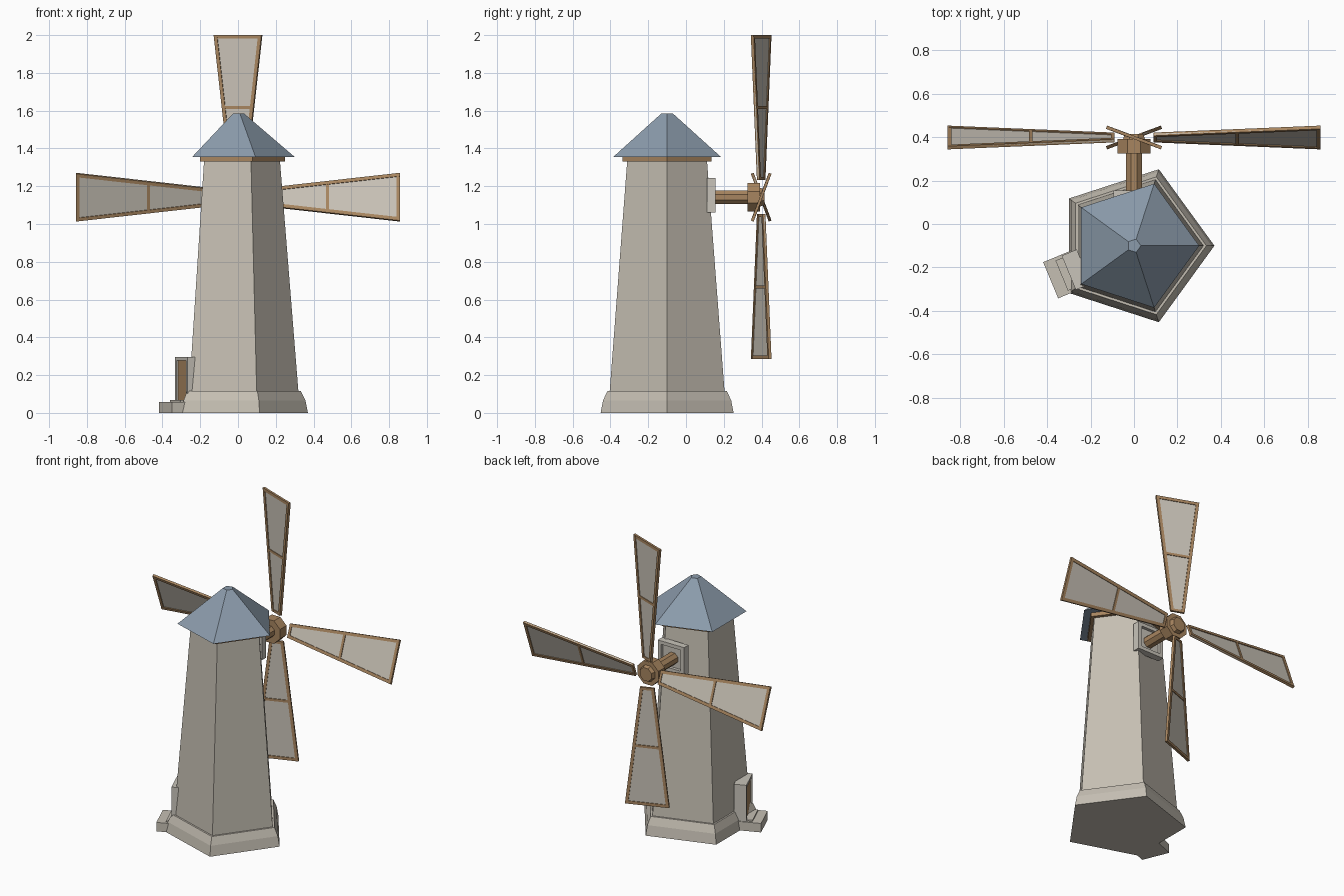
import bpy, bmesh, math
from mathutils import Matrix, Vector

if "Cube" in bpy.data.objects:
    bpy.data.objects.remove(bpy.data.objects["Cube"])


def mat(name, rgb):
    m = bpy.data.materials.new(name)
    m.diffuse_color = (*rgb, 1)
    m.use_nodes = True
    m.node_tree.nodes["Principled BSDF"].inputs["Base Color"].default_value = m.diffuse_color
    return m


STONE = mat("stone", (0.56, 0.52, 0.45))
PALE = mat("pale_trim", (0.58, 0.55, 0.49))
SAIL = mat("sail_cloth", (0.58, 0.54, 0.47))
SLATE = mat("slate_roof", (0.26, 0.33, 0.41))
WOOD = mat("wood", (0.39, 0.235, 0.115))


def finish(name, bm, material, mtx):
    bmesh.ops.recalc_face_normals(bm, faces=bm.faces)
    me = bpy.data.meshes.new(name)
    bm.to_mesh(me)
    bm.free()
    me.materials.append(material)
    ob = bpy.data.objects.new(name, me)
    ob.matrix_world = mtx
    bpy.context.collection.objects.link(ob)
    return ob


def lathe(name, profile, sides, material, mtx, turn=0.0):
    """Faceted solid from (height, radius) pairs."""
    bm = bmesh.new()
    rings = [[bm.verts.new((r * math.cos(turn + math.tau * i / sides),
                            r * math.sin(turn + math.tau * i / sides), h))
              for i in range(sides)] for h, r in profile]
    for a, b in zip(rings, rings[1:]):
        for i in range(sides):
            j = (i + 1) % sides
            bm.faces.new((a[i], a[j], b[j], b[i]))
    bm.faces.new(rings[0])
    bm.faces.new(rings[-1])
    return finish(name, bm, material, mtx)


def slabs(name, quads, material, mtx):
    """Each quad is (four xy points, z low, z high)."""
    bm = bmesh.new()
    for pts, z0, z1 in quads:
        lo = [bm.verts.new((x, y, z0)) for x, y in pts]
        hi = [bm.verts.new((x, y, z1)) for x, y in pts]
        bm.faces.new(lo)
        bm.faces.new(hi)
        for i in range(4):
            j = (i + 1) % 4
            bm.faces.new((lo[i], lo[j], hi[j], hi[i]))
    return finish(name, bm, material, mtx)


def rect(x0, x1, y0, y1):
    return [(x0, y0), (x1, y0), (x1, y1), (x0, y1)]


# Five-sided tower, trim and roof
centre = Matrix.Translation((0, -0.1, 0))
lathe("tower_base", [(0, .37), (.065, .357), (.115, .333)], 5, STONE, centre)
lathe("tower_body", [(.11, .32), (1.335, .222)], 5, STONE, centre)
lathe("eave_trim", [(1.33, .248), (1.357, .248)], 5, WOOD, centre)
lathe("roof", [(1.355, .30), (1.585, .032)], 5, SLATE, centre)

# Door with frame and step, turned towards the left
door = centre @ Matrix.Rotation(math.radians(202.5), 4, 'Z')
slabs("door_frame", [(rect(.25, .325, -.085, -.068), .05, .295),
                     (rect(.25, .325, .068, .085), .05, .295),
                     (rect(.25, .325, -.068, .068), .278, .295)], PALE, door)
slabs("door_panel", [(rect(.25, .315, -.068, .068), .05, .278)], WOOD, door)
slabs("door_step", [(rect(.24, .415, -.09, .09), 0, .058),
                    (rect(.24, .36, -.075, .075), .058, .067)], STONE, door)

# Square opening behind the sails
back = Matrix.Rotation(math.radians(90), 4, 'Z')
slabs("window_frame", [(rect(.11, .155, -.095, -.07), 1.06, 1.243),
                       (rect(.11, .155, .07, .095), 1.06, 1.243),
                       (rect(.11, .155, -.07, .07), 1.06, 1.083),
                       (rect(.11, .155, -.07, .07), 1.22, 1.243)], PALE, back)
slabs("window_panel", [(rect(.09, .135, -.07, .07), 1.083, 1.22)], PALE, back)

# Shaft and hub along +y
HUB = Vector((0, 0, 1.142))
axle = Matrix.Translation(HUB) @ Matrix.Rotation(math.radians(-90), 4, 'X')
t8 = math.pi / 8
lathe("shaft", [(.05, .039), (.34, .039)], 8, WOOD, axle, t8)
lathe("hub", [(.325, .081), (.392, .081)], 8, WOOD, axle, t8)
lathe("hub_nose", [(.39, .055), (.415, .045)], 8, WOOD, axle, t8)

# Four pitched blades
R0, R1, BAR, T = .09, .858, .019, .008
pitch = math.radians(20.5)
s, c = math.sin(pitch), math.cos(pitch)
tilt = Matrix(((1, 0, 0, 0), (0, s, -c, 0), (0, c, s, 0), (0, 0, 0, 1)))


def half(r):
    return .043 + (r - R0) / (R1 - R0) * .092


def crossbar(a, b):
    return [(a, -half(a)), (b, -half(b)), (b, half(b)), (a, half(a))]


def rail(sign):
    return [(R0, sign * half(R0)), (R1, sign * half(R1)),
            (R1, sign * (half(R1) - BAR)), (R0, sign * (half(R0) - BAR))]


for k, side in enumerate(("right", "top", "left", "bottom")):
    m = (Matrix.Translation(HUB + Vector((0, .398, 0)))
         @ Matrix.Rotation(math.radians(-90 * k), 4, 'Y') @ tilt)
    slabs("blade_frame_" + side,
          [(rail(1), -T, T), (rail(-1), -T, T),
           (crossbar(R0, R0 + .016), -T * .9, T * .9),
           (crossbar(.467, .483), -T * .9, T * .9),
           (crossbar(R1 - BAR, R1), -T * .9, T * .9)], WOOD, m)
    slabs("blade_sail_" + side,
          [(crossbar(R0 + .005, R1 - .005), -.003, .003)], SAIL, m)
